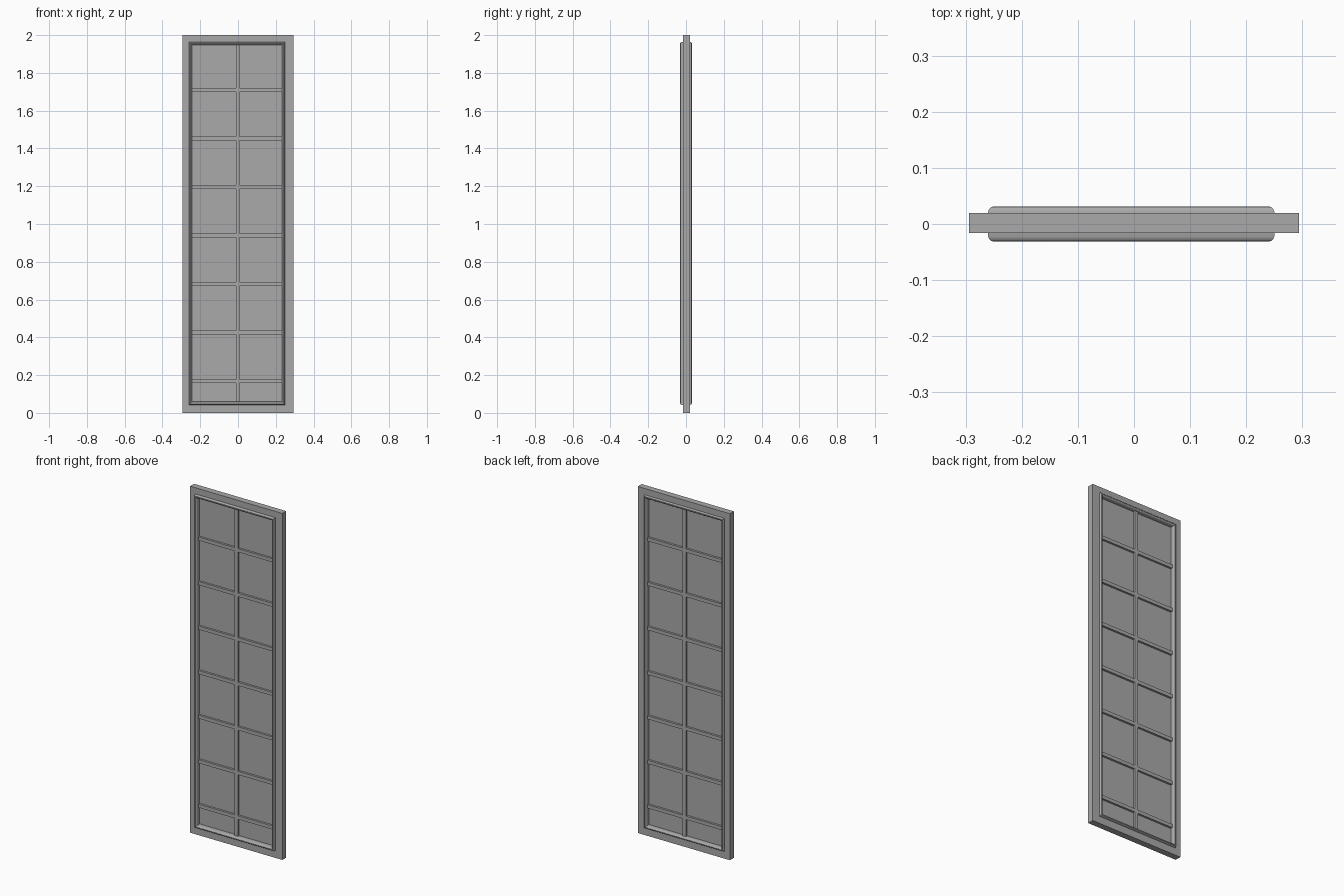
import bpy
import bmesh

cube = bpy.data.objects.get("Cube")
if cube:
    bpy.data.objects.remove(cube)

grey = bpy.data.materials.new("neutral grey")
grey.use_nodes = True
grey.diffuse_color = (0.4, 0.4, 0.4, 1)
bsdf = next(n for n in grey.node_tree.nodes if n.type == "BSDF_PRINCIPLED")
bsdf.inputs["Base Color"].default_value = grey.diffuse_color


def make_object(name, bm):
    bmesh.ops.recalc_face_normals(bm, faces=bm.faces)
    mesh = bpy.data.meshes.new(name)
    bm.to_mesh(mesh)
    bm.free()
    mesh.materials.append(grey)
    obj = bpy.data.objects.new(name, mesh)
    bpy.context.collection.objects.link(obj)
    return obj


def box(name, x0, x1, y0, y1, z0, z1):
    bm = bmesh.new()
    bmesh.ops.create_cube(bm, size=1)
    for v in bm.verts:
        v.co.x = x1 if v.co.x > 0 else x0
        v.co.y = y1 if v.co.y > 0 else y0
        v.co.z = z1 if v.co.z > 0 else z0
    return make_object(name, bm)


def ring(name, rect, profile):
    """Sweep a closed (inset, y) profile round a mitred rectangle."""
    x0, x1, z0, z1 = rect
    bm = bmesh.new()
    loops = [[bm.verts.new(c) for c in ((x0 + d, y, z0 + d), (x1 - d, y, z0 + d),
                                        (x1 - d, y, z1 - d), (x0 + d, y, z1 - d))]
             for d, y in profile]
    for a, b in zip(loops, loops[1:] + loops[:1]):
        for i in range(4):
            j = (i + 1) % 4
            bm.faces.new((a[i], a[j], b[j], b[i]))
    return make_object(name, bm)


# Outer frame with a square section
LEFT, RIGHT, BOTTOM, TOP = -0.26, 0.25, 0.042, 1.964
FRONT, BACK = -0.016, 0.02
ring("frame", (-0.294, 0.294, 0, 2),
     [(0, FRONT), (0.05, FRONT), (0.05, BACK), (0, BACK)])

# Rounded moulding standing proud on both faces
half = [(0, 0.022), (0.002, 0.027), (0.005, 0.03), (0.009, 0.031),
        (0.013, 0.029), (0.016, 0.025), (0.017, 0.02)]
moulding = ring("moulding", (LEFT, RIGHT, BOTTOM, TOP),
                half + [(d, -y) for d, y in reversed(half)])
bpy.context.view_layer.objects.active = moulding
moulding.select_set(True)
bpy.ops.object.shade_smooth_by_angle()

# Pane set in the middle of the frame
box("pane", LEFT + 0.01, RIGHT - 0.01, -0.002, 0.005, BOTTOM + 0.01, TOP - 0.01)

# Glazing bars: one upright and seven evenly spaced rails
bar_y = (-0.014, 0.017)
box("upright_bar", -0.011, 0.009, *bar_y, BOTTOM + 0.01, TOP - 0.01)
for i in range(7):
    z = 0.168 + 0.257 * i
    box(f"cross_bar_{i + 1}", LEFT + 0.01, RIGHT - 0.01, *bar_y, z - 0.01, z + 0.01)
